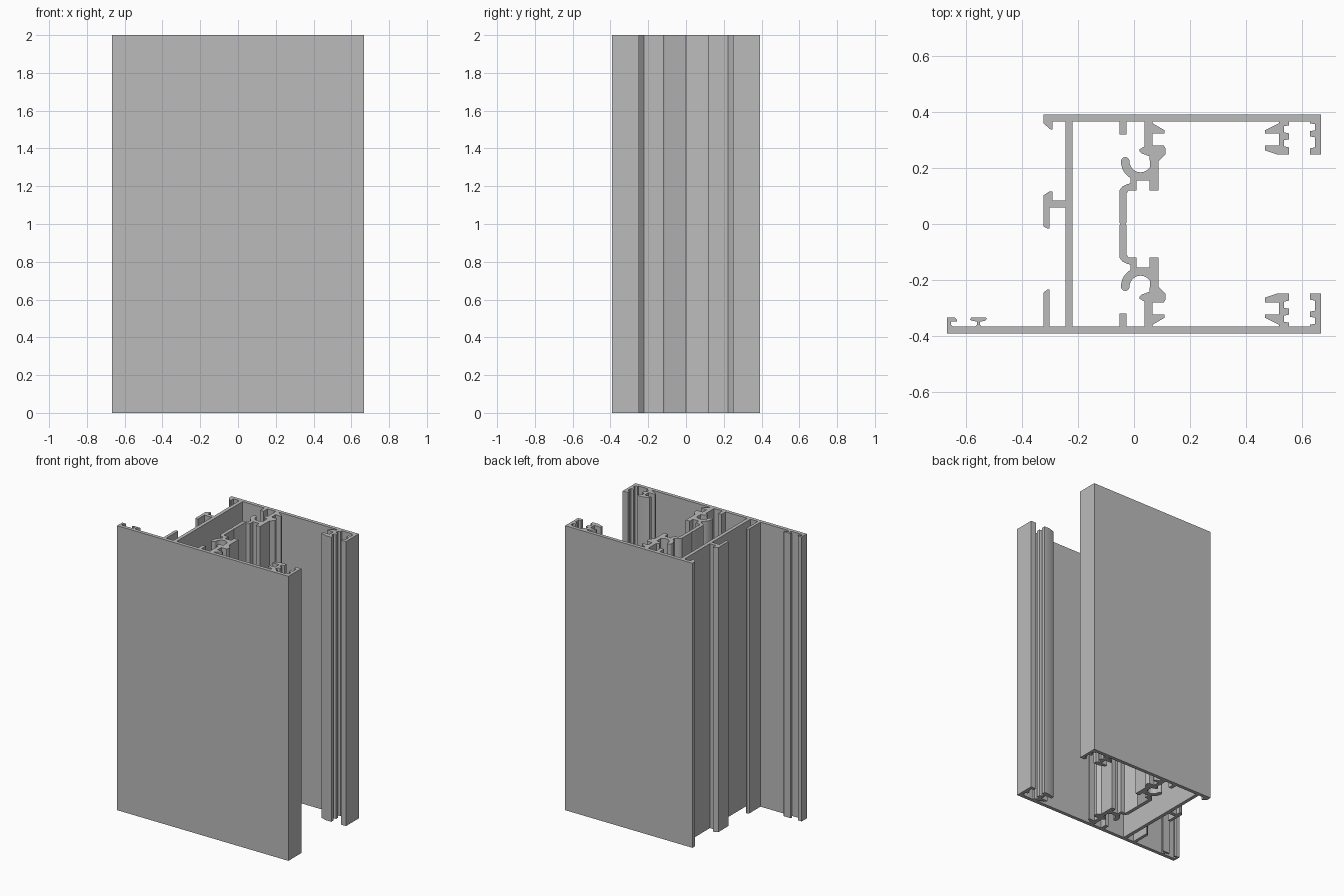
import bpy
import bmesh
from math import cos, sin, radians

default_cube = bpy.data.objects.get("Cube")
if default_cube:
    bpy.data.objects.remove(default_cube, do_unlink=True)

# Profile sizes are in small drawing units; depth is measured inward from a wall
UNIT = 1 / 280
HEIGHT = 2.0
INNER = 102.5
WALL = 7
LEFT, RIGHT = -186.5, 186.5
BACK_LEFT = -90.5
BACK, FRONT = 1, -1
BOTH = (BACK, FRONT)

metal = bpy.data.materials.new("light grey metal")
metal.use_nodes = True
grey = (0.5, 0.5, 0.5, 1)
metal.diffuse_color = grey
metal.node_tree.nodes["Principled BSDF"].inputs["Base Color"].default_value = grey


def arc(x, depth, radius, start, end, steps):
    """Points along a circular arc in profile space."""
    angles = [radians(start + (end - start) * i / steps) for i in range(steps + 1)]
    return [(x + radius * cos(a), depth + radius * sin(a)) for a in angles]


def rectangle(width, start, end):
    return [(0, start), (width, start), (width, end), (0, end)]


def extrude(name, origin, outline, sides):
    """Extrude an outline to full height, once for each wall it grows from."""
    bm = bmesh.new()
    for side in sides:
        corners = [((origin + x) * UNIT, side * (INNER - depth) * UNIT, 0)
                   for x, depth in outline]
        face = bm.faces.new([bm.verts.new(corner) for corner in corners])
        result = bmesh.ops.extrude_face_region(bm, geom=[face], use_keep_orig=True)
        raised = [v for v in result["geom"] if isinstance(v, bmesh.types.BMVert)]
        bmesh.ops.translate(bm, verts=raised, vec=(0, 0, HEIGHT))
    bmesh.ops.recalc_face_normals(bm, faces=bm.faces[:])
    mesh = bpy.data.meshes.new(name)
    bm.to_mesh(mesh)
    bm.free()
    mesh.materials.append(metal)
    part = bpy.data.objects.new(name, mesh)
    bpy.context.collection.objects.link(part)
    bpy.ops.object.select_all(action="DESELECT")
    part.select_set(True)
    bpy.context.view_layer.objects.active = part
    bpy.ops.object.shade_smooth_by_angle(angle=radians(35))
    return part


# Outer walls and the cross web joining them
extrude("back_wall", BACK_LEFT, rectangle(RIGHT - BACK_LEFT, -WALL, 0), [BACK])
extrude("front_wall", LEFT, rectangle(RIGHT - LEFT, -WALL, 0), [FRONT])
extrude("cross_web", -68.5, rectangle(WALL, 0, 2 * INNER), [BACK])

# Turned lip, web clip and upright finger on the left side
extrude("back_wall_lip", BACK_LEFT,
        [(0, 0), (9, 0), (9, 8), (7, 8), (0, 2)], [BACK])
extrude("web_clip", BACK_LEFT,
        [(0, 74), (6, 70), (9, 70), (9, 79), (22, 79), (22, 86),
         (6, 86), (6, 107), (4, 107), (0, 105)], [BACK])
extrude("front_finger", BACK_LEFT,
        [(0, 0), (6, 0), (6, 37), (4, 37), (0, 34)], [FRONT])

# Small hooks along the front flange
extrude("flange_edge_hook", LEFT,
        [(0, 0), (6, 0), (4, 2), (4, 5), (10, 5), (10, 7), (8, 9), (0, 9)], [FRONT])
extrude("flange_inner_hook", LEFT + 23,
        [(5, 0), (12, 0), (10, 2), (10, 5), (15, 6), (17, 8), (16, 9),
         (1, 9), (0, 7), (2, 6), (7, 5), (7, 2)], [FRONT])

# Short stops beside the chamber
extrude("chamber_stops", -14.5, rectangle(WALL, 0, 13), BOTH)

# Chamber partition: toothed clip, round screw port and half of the middle strip
toothed_clip = [(25, 0), (33, 0), (33, 2), (45, 9), (45, 12), (33, 12), (33, 24),
                (44, 24), (46, 27), (46, 33), (39, 40), (39, 69), (30, 69), (30, 59)]
middle_strip = [(17, 59), (17, 69), (9, 69), (7, 72), (7, 101), (6, INNER),
                (1, INNER), (0, 101), (0, 69), (3, 65), (7, 63), (11, 62)]
screw_port = (arc(21, 40, 19.5, 120, 180, 6)
              + arc(5.75, 40, 4.25, 180, 360, 8)[1:]
              + arc(21, 40, 11, 180, 30, 10)[1:])
clip_tab = [(30, 35), (22, 32), (20, 30), (20, 28), (25, 25)]
extrude("chamber_partition", -14.5,
        toothed_clip + middle_strip + screw_port + clip_tab, BOTH)

# Paired gasket grooves at the open right edge
extrude("gasket_arms", RIGHT - 56,
        [(14, 0), (24, 0), (24, 4), (19, 5), (19, 11), (24, 12), (24, 18), (19, 19),
         (19, 25), (24, 26), (24, 33), (12, 33), (0, 29), (0, 24), (14, 24),
         (14, 12), (0, 12), (0, 9), (14, 2)], BOTH)
extrude("gasket_edges", RIGHT - 11,
        [(0, 0), (11, 0), (11, 33), (0, 33), (0, 27), (5, 26), (5, 16), (0, 15),
         (0, 10), (5, 9), (5, 3), (0, 2)], BOTH)
